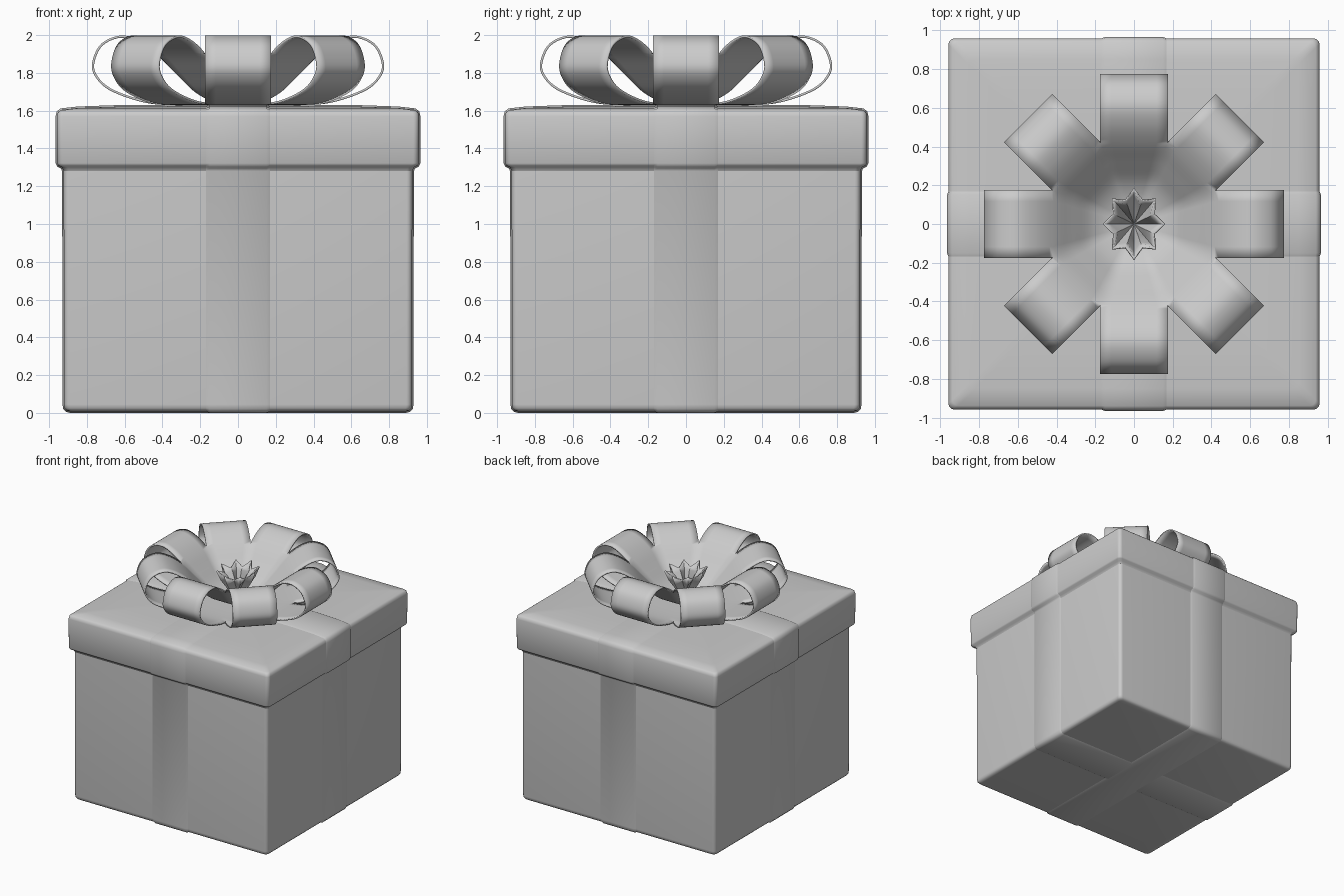
import bpy, math
from mathutils import Vector

if "Cube" in bpy.data.objects:
    bpy.data.objects.remove(bpy.data.objects["Cube"])


def add_mesh(name, verts, faces, angle=40, weld=0.0, thick=0.0):
    me = bpy.data.meshes.new(name)
    me.from_pydata(verts, [], faces)
    ob = bpy.data.objects.new(name, me)
    bpy.context.collection.objects.link(ob)
    bpy.ops.object.select_all(action='DESELECT')
    ob.select_set(True)
    bpy.context.view_layer.objects.active = ob
    bpy.ops.object.shade_smooth_by_angle(angle=math.radians(angle))
    if weld:
        ob.modifiers.new("weld", 'WELD').merge_threshold = weld
    if thick:
        m = ob.modifiers.new("thickness", 'SOLIDIFY')
        m.thickness, m.offset = thick, 0
    return ob


def smooth_path(pts, n):
    """Catmull-Rom curve through the points."""
    p = [pts[0]] + pts + [pts[-1]]
    out = []
    for i in range(1, len(p) - 2):
        a, b, c, d = (Vector(q) for q in p[i - 1:i + 3])
        for k in range(n):
            t = k / n
            out.append(0.5 * (2 * b + (c - a) * t + (2 * a - 5 * b + 4 * c - d) * t * t
                              + (3 * b - a - 3 * c + d) * t ** 3))
    return out + [Vector(pts[-1])]


def square_loft(name, profile, cap_bottom, cap_top, radius=0.03, seg=5):
    """Stack rounded squares given as (half size, height)."""
    verts, faces = [], []
    n = 4 * (seg + 1)
    for half, z in profile:
        for c in range(4):
            mid = math.pi / 4 + c * math.pi / 2
            cx = math.copysign(half - radius, math.cos(mid))
            cy = math.copysign(half - radius, math.sin(mid))
            for s in range(seg + 1):
                a = (c + s / seg) * math.pi / 2
                verts.append((cx + radius * math.cos(a), cy + radius * math.sin(a), z))
    for r in range(len(profile) - 1):
        for i in range(n):
            j = (i + 1) % n
            faces.append((r * n + i, r * n + j, (r + 1) * n + j, (r + 1) * n + i))
    if cap_bottom:
        faces.append(tuple(reversed(range(n))))
    if cap_top:
        faces.append(tuple(range((len(profile) - 1) * n, len(profile) * n)))
    return add_mesh(name, verts, faces, 60)


# Box body and lid: open where they meet
body_profile = [(0.89, 0.008), (0.908, 0.013), (0.918, 0.025), (0.921, 0.045), (0.923, 1.28)]
lid_profile = [(0.923, 1.28), (0.932, 1.30), (0.951, 1.309), (0.957, 1.322), (0.958, 1.57),
               (0.953, 1.592), (0.938, 1.604), (0.85, 1.614), (0.65, 1.621), (0.3, 1.624)]
square_loft("box_body", body_profile, True, False)
square_loft("box_lid", lid_profile, False, True)


# Flat ribbon bands wrapped right round the box, both ways
def band(name, turn):
    right = [(0, 0.008)] + body_profile + lid_profile[1:] + [(0, 1.624)]
    outline = right + [(-x, z) for x, z in reversed(right[1:-1])]
    n = len(outline)
    rows = [(-0.175, -0.003), (-0.15, 0.008), (0.15, 0.008), (0.175, -0.003)]
    verts, faces = [], []
    for i in range(n):
        x, z = outline[i]
        t = Vector(outline[(i + 1) % n]) - Vector(outline[i - 1])
        normal = Vector((t.y, -t.x)).normalized()
        for w, lift in rows:
            px, pz = x + normal.x * lift, z + normal.y * lift
            verts.append((-w, px, pz) if turn else (px, w, pz))
    for i in range(n):
        for k in range(3):
            a, b = i * 4 + k, ((i + 1) % n) * 4 + k
            faces.append((a, a + 1, b + 1, b))
    return add_mesh(name, verts, faces, 60)


band("ribbon_band_side_to_side", False)
band("ribbon_band_front_to_back", True)

# Bow: eight loops whose inner ends merge into one funnel
loop_side = [(0.04, 1.635), (0.36, 1.635), (0.52, 1.655), (0.68, 1.715), (0.755, 1.79),
             (0.765, 1.86), (0.72, 1.95), (0.62, 1.992), (0.52, 1.965), (0.42, 1.895),
             (0.32, 1.795), (0.22, 1.70), (0.12, 1.65), (0.03, 1.64)]
path = smooth_path(loop_side, 5)
across = 6
verts, faces = [], []
for k in range(8):
    ang = k * math.pi / 4
    ca, sa = math.cos(ang), math.sin(ang)
    base = len(verts)
    for r, z in path:
        half = min(0.176, r * math.tan(math.pi / 8))
        for j in range(across + 1):
            w = half * (2 * j / across - 1)
            verts.append((r * ca - w * sa, r * sa + w * ca, z))
    for i in range(len(path) - 1):
        for j in range(across):
            a = base + i * (across + 1) + j
            faces.append((a, a + across + 1, a + across + 2, a + 1))
add_mesh("bow_loops", verts, faces, 50, weld=0.0008, thick=0.012)

# Pointed, pleated cup in the middle of the bow
rings = [(0.03, 0.02, 1.68, 1.68), (0.09, 0.055, 1.74, 1.765), (0.14, 0.10, 1.81, 1.83),
         (0.175, 0.125, 1.89, 1.85)]
verts, faces = [(0, 0, 1.66)], []
for tip_r, fold_r, tip_z, fold_z in rings:
    for i in range(16):
        a = i * math.pi / 8
        r, z = (fold_r, fold_z) if i % 2 else (tip_r, tip_z)
        verts.append((r * 0.9 * math.cos(a), r * 1.05 * math.sin(a), z))
for i in range(16):
    j = (i + 1) % 16
    faces.append((0, 1 + i, 1 + j))
    for k in range(len(rings) - 1):
        b = 1 + 16 * k
        faces.append((b + i, b + 16 + i, b + 16 + j, b + j))
add_mesh("bow_centre", verts, faces, 35, thick=0.01)
